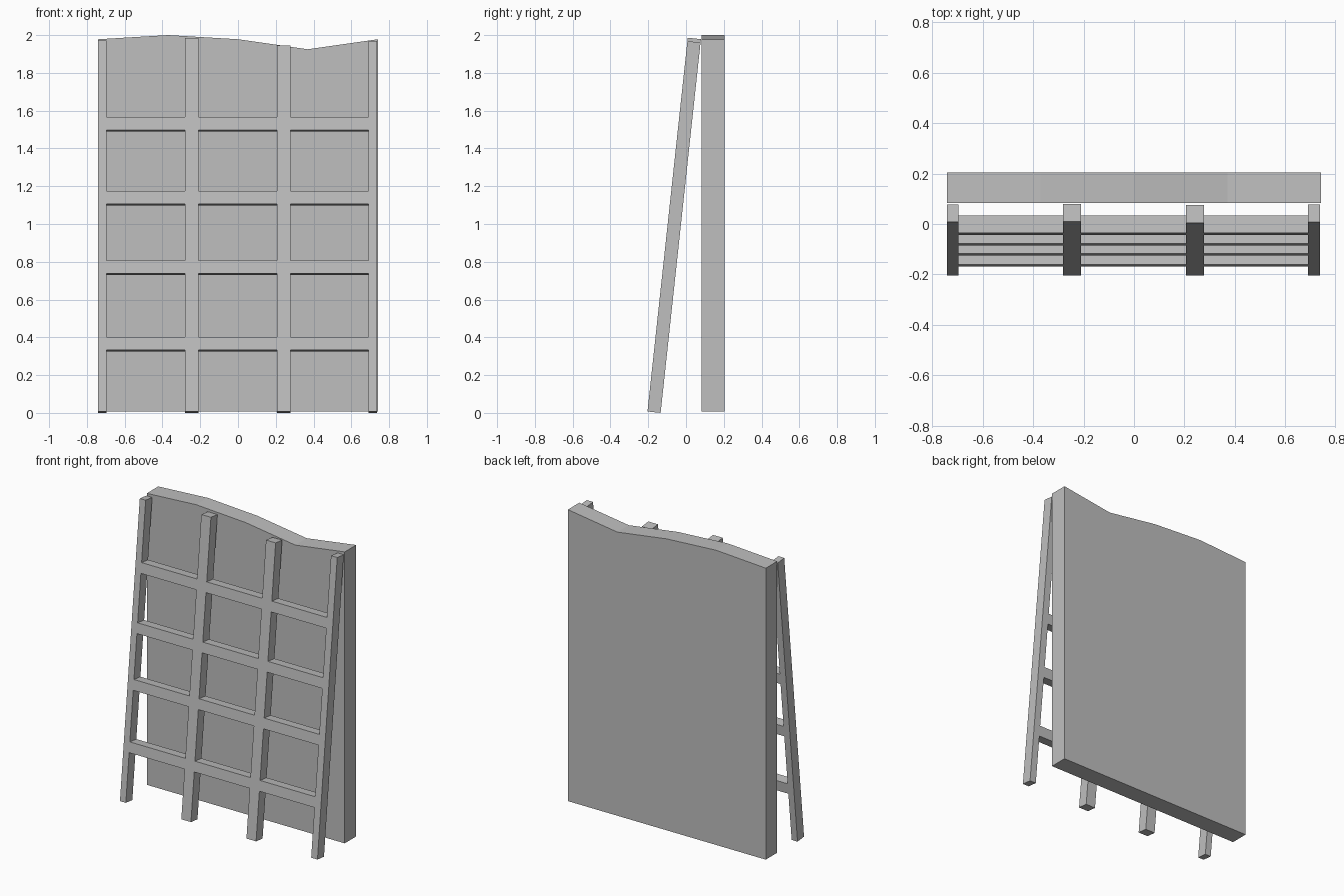
import bpy, bmesh
from math import atan2, cos, sin
from mathutils import Matrix, Vector

if "Cube" in bpy.data.objects:
    bpy.data.objects.remove(bpy.data.objects["Cube"], do_unlink=True)

grey = bpy.data.materials.new("plain grey")
grey.use_nodes = True
GREY = (0.52, 0.52, 0.52, 1)
grey.diffuse_color = GREY
grey.node_tree.nodes["Principled BSDF"].inputs["Base Color"].default_value = GREY


def finish(name, bm):
    bmesh.ops.recalc_face_normals(bm, faces=bm.faces)
    mesh = bpy.data.meshes.new(name)
    bm.to_mesh(mesh)
    bm.free()
    mesh.materials.append(grey)
    obj = bpy.data.objects.new(name, mesh)
    bpy.context.collection.objects.link(obj)
    return obj


# Leaning frame: local z runs up the slope, local y goes back from its front face
LEAN = atan2(0.213, 1.976)
DEPTH = 0.07
FOOT = Vector((0, -0.204, DEPTH * sin(LEAN)))
SLOPE = Matrix.Translation(FOOT) @ Matrix.Rotation(-LEAN, 4, "X")


def beam(name, x0, x1, low, high):
    """Box on the slope; low and high are world heights of its front edges."""
    a, b = [max(0, (z - FOOT.z) / cos(LEAN)) for z in (low, high)]
    bm = bmesh.new()
    bmesh.ops.create_cube(bm, size=1)
    bm.transform(SLOPE @ Matrix.Translation(((x0 + x1) / 2, DEPTH / 2, (a + b) / 2))
                 @ Matrix.Diagonal((x1 - x0, DEPTH, b - a, 1)))
    return finish(name, bm)


# Upright slab with a wavy top edge
outline = [(-0.74, 0.008), (0.74, 0.008), (0.74, 1.978), (0.37, 1.925),
           (0, 1.978), (-0.37, 2.0), (-0.74, 1.978)]
bm = bmesh.new()
face = bm.faces.new([bm.verts.new((x, 0.083, z)) for x, z in outline])
back = bmesh.ops.extrude_face_region(bm, geom=[face])["geom"]
bmesh.ops.translate(bm, vec=(0, 0.122, 0),
                    verts=[g for g in back if isinstance(g, bmesh.types.BMVert)])
finish("wall_slab", bm)

# Four leaning posts: left edge, right edge, height
posts = [(-0.74, -0.696, 1.972), (-0.281, -0.209, 1.986),
         (0.206, 0.278, 1.945), (0.69, 0.737, 1.968)]
for i, (x0, x1, top) in enumerate(posts):
    beam(f"post_{i + 1}", x0, x1, 0, top)

# Rungs fill the gaps between neighbouring posts
for row, low in enumerate((0.333, 0.738, 1.106, 1.497)):
    for bay in range(3):
        beam(f"rung_{row + 1}_{bay + 1}", posts[bay][1], posts[bay + 1][0], low, low + 0.07)
